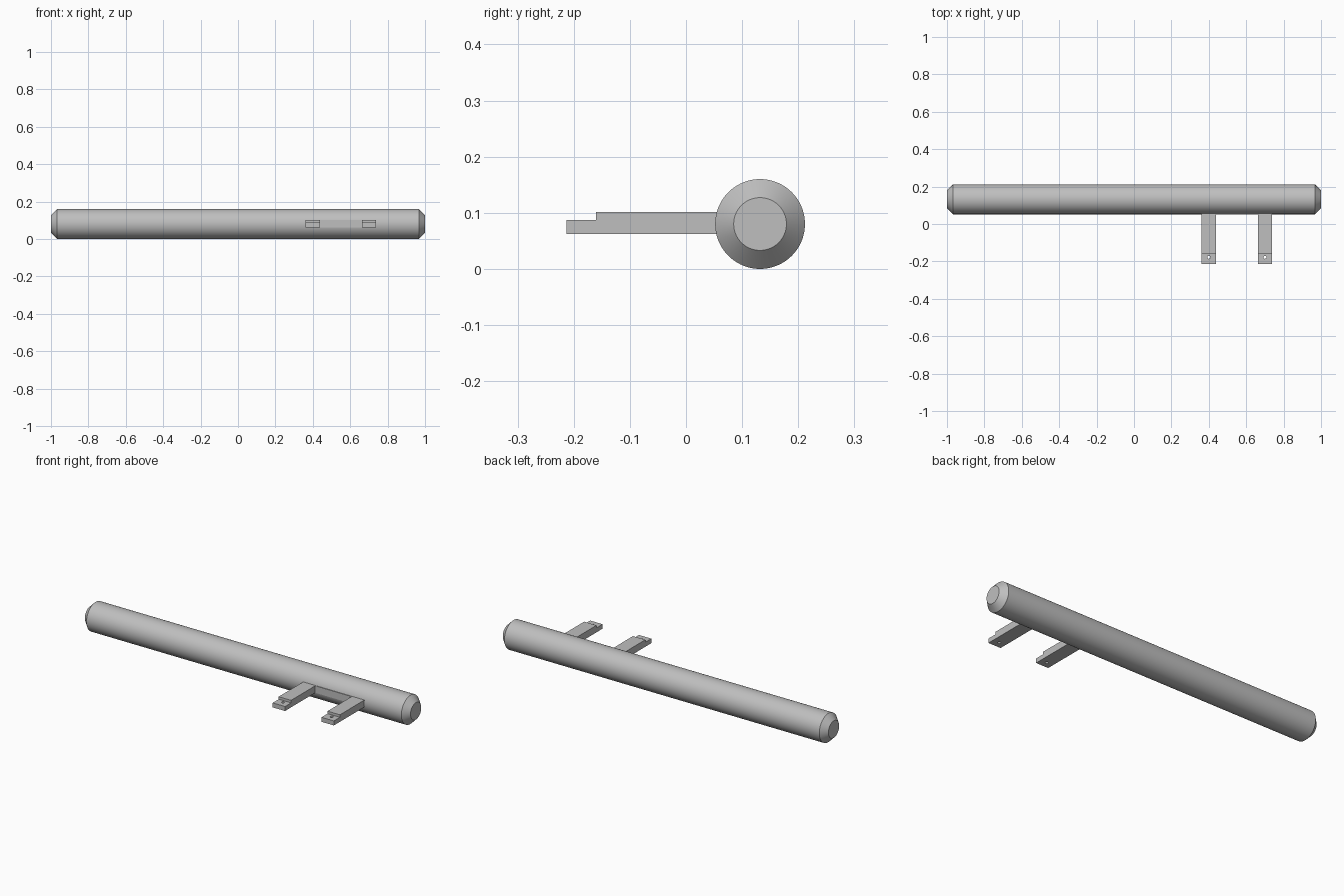
import bpy
import bmesh
import math

cube = bpy.data.objects.get("Cube")
if cube:
    bpy.data.objects.remove(cube, do_unlink=True)

ROD_Y, ROD_Z, ROD_R = 0.132, 0.08, 0.08

grey = bpy.data.materials.new("plain grey")
grey.use_nodes = True
colour = (0.52, 0.52, 0.52, 1)
grey.diffuse_color = colour
grey.node_tree.nodes["Principled BSDF"].inputs["Base Color"].default_value = colour


def make_object(name, bm):
    bmesh.ops.recalc_face_normals(bm, faces=bm.faces)
    mesh = bpy.data.meshes.new(name)
    bm.to_mesh(mesh)
    bm.free()
    mesh.materials.append(grey)
    obj = bpy.data.objects.new(name, mesh)
    bpy.context.collection.objects.link(obj)
    return obj


def activate(obj):
    bpy.ops.object.select_all(action="DESELECT")
    obj.select_set(True)
    bpy.context.view_layer.objects.active = obj


def lathe_x(name, profile, sides=96):
    """Revolve (x, radius) points about the rod axis and cap both ends."""
    bm = bmesh.new()
    rings = []
    for x, r in profile:
        angles = [math.tau * i / sides for i in range(sides)]
        rings.append([bm.verts.new((x, ROD_Y + r * math.cos(a), ROD_Z + r * math.sin(a)))
                      for a in angles])
    for a, b in zip(rings, rings[1:]):
        for i in range(sides):
            j = (i + 1) % sides
            bm.faces.new((a[i], a[j], b[j], b[i]))
    bm.faces.new(rings[0])
    bm.faces.new(rings[-1])
    return make_object(name, bm)


def extrude_x(name, profile, x0, x1):
    """Extrude a (y, z) outline between two x positions."""
    bm = bmesh.new()
    face = bm.faces.new([bm.verts.new((x0, y, z)) for y, z in profile])
    new = bmesh.ops.extrude_face_region(bm, geom=[face])["geom"]
    bmesh.ops.translate(bm, vec=(x1 - x0, 0, 0),
                        verts=[v for v in new if isinstance(v, bmesh.types.BMVert)])
    return make_object(name, bm)


def drill(obj, x, y, radius):
    """Bore a vertical hole through the object."""
    bpy.ops.mesh.primitive_cylinder_add(vertices=24, radius=radius, depth=0.3,
                                        location=(x, y, ROD_Z))
    cutter = bpy.context.object
    cutter.hide_render = True
    mod = obj.modifiers.new("hole", "BOOLEAN")
    mod.operation = "DIFFERENCE"
    mod.solver = "EXACT"
    mod.object = cutter
    activate(obj)
    bpy.ops.object.modifier_apply(modifier=mod.name)
    bpy.data.objects.remove(cutter, do_unlink=True)


# Round bar with chamfered ends
rod = lathe_x("round_bar", [(-1, 0.047), (-0.967, ROD_R), (0.967, ROD_R), (1, 0.047)])
activate(rod)
bpy.ops.object.shade_smooth_by_angle(angle=math.radians(25))

# Two stepped arms with a bolt hole in each thin tip
arm_profile = [(0.08, 0.062), (-0.213, 0.062), (-0.213, 0.087),
               (-0.16, 0.087), (-0.16, 0.101), (0.08, 0.101)]
for name, x in (("inner_arm", 0.4), ("outer_arm", 0.7)):
    arm = extrude_x(name, arm_profile, x - 0.038, x + 0.038)
    drill(arm, x, -0.178, 0.008)

# Flat pad on the bar joining the two arms
extrude_x("arm_pad", [(0.08, 0.062), (0.0515, 0.062), (0.0515, 0.101), (0.08, 0.101)],
          0.438, 0.662)
